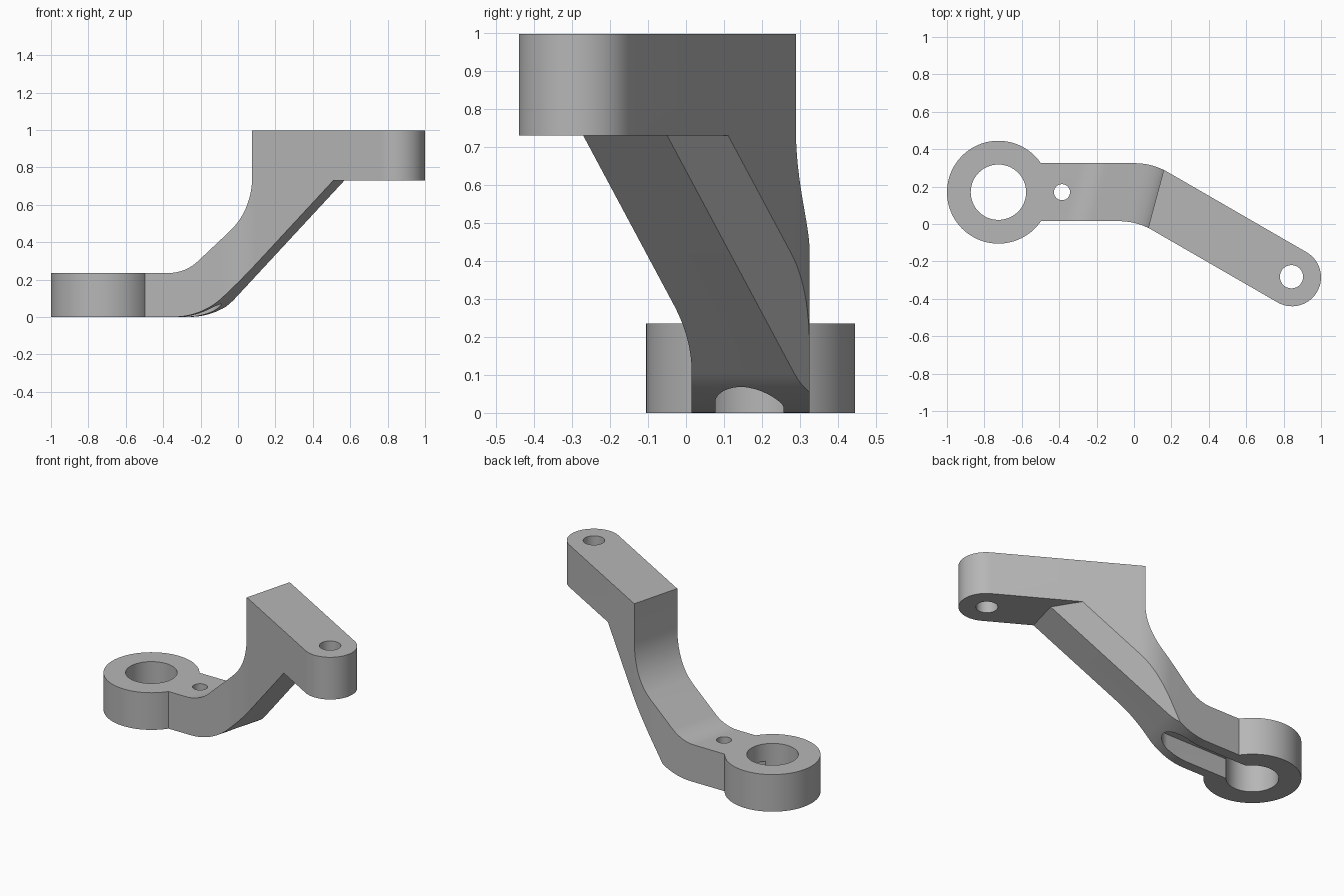
import bpy, bmesh, math
from mathutils import Vector

cube = bpy.data.objects.get("Cube")
if cube:
    bpy.data.objects.remove(cube)

# Material
grey = bpy.data.materials.new("cast_grey")
grey.use_nodes = True
colour = (0.47, 0.47, 0.47, 1)
grey.diffuse_color = colour
grey.node_tree.nodes["Principled BSDF"].inputs["Base Color"].default_value = colour


def rounded(corners, steps=14):
    """Closed 2D outline; each corner is (x, y, tangent length of its fillet)."""
    pts = [Vector(c[:2]) for c in corners]
    out = []
    for i, (p, c) in enumerate(zip(pts, corners)):
        t = c[2]
        if not t:
            new = [p]
        else:
            a = (pts[i - 1] - p).normalized()
            b = (pts[(i + 1) % len(pts)] - p).normalized()
            half = a.angle(b) / 2
            centre = p + (a + b).normalized() * t / math.cos(half)
            radius = t * math.tan(half)
            start = (p + a * t - centre).to_3d().normalized()
            end = (p + b * t - centre).to_3d().normalized()
            new = [centre + start.slerp(end, k / steps).to_2d() * radius
                   for k in range(steps + 1)]
        out += [q for q in new if not out or (q - out[-1]).length > 1e-4]
    if (out[0] - out[-1]).length < 1e-4:
        out.pop()
    return out


def prism(name, base, sweep):
    """Solid made by sweeping a flat 3D outline along a vector."""
    bm = bmesh.new()
    low = [bm.verts.new(p) for p in base]
    high = [bm.verts.new(Vector(p) + Vector(sweep)) for p in base]
    bm.faces.new(low)
    bm.faces.new(high)
    for i in range(len(low)):
        bm.faces.new((low[i - 1], low[i], high[i], high[i - 1]))
    bmesh.ops.recalc_face_normals(bm, faces=bm.faces)
    mesh = bpy.data.meshes.new(name)
    bm.to_mesh(mesh)
    bm.free()
    mesh.materials.append(grey)
    ob = bpy.data.objects.new(name, mesh)
    bpy.context.collection.objects.link(ob)
    return ob


def cylinder(name, x, y, r, z0, z1, n=80):
    ring = [(x + r * math.cos(math.tau * i / n), y + r * math.sin(math.tau * i / n), z0)
            for i in range(n)]
    return prism(name, ring, (0, 0, z1 - z0))


def combine(target, other, operation):
    """Apply a boolean and remove the helper."""
    mod = target.modifiers.new(operation, "BOOLEAN")
    mod.operation, mod.object, mod.solver = operation, other, "EXACT"
    bpy.context.view_layer.update()
    graph = bpy.context.evaluated_depsgraph_get()
    mesh = bpy.data.meshes.new_from_object(target.evaluated_get(graph))
    target.modifiers.clear()
    target.data = mesh
    bpy.data.objects.remove(other)


# Layout: straight arm along x, then a 30 degree bend towards the tip hole
mid_y, half_w = 0.17, 0.155
ring_x, tip = -0.725, Vector((0.845, -0.285))
along = Vector((math.cos(math.radians(30)), -0.5))
side = Vector((0.5, along.x))
lean = math.tan(math.radians(15))


def bend_corner(sign):
    y = mid_y + sign * half_w
    p = tip + side * half_w * sign
    return (p.x - (y - p.y) / 0.5 * along.x, y, 0.095)


def tip_corner(sign):
    p = tip + along * half_w + side * half_w * sign
    return (p.x, p.y, half_w)


# Side profile of the cranked arm, swept along the line that halves the bend
profile = rounded([
    (-0.9, 0, 0), (-0.153, 0, 0.15), (0.628, 0.73, 0), (1.6, 0.73, 0),
    (1.6, 0.997, 0), (0.127, 0.997, 0), (0.127, 0.58, 0.17),
    (-0.24, 0.235, 0.09), (-0.9, 0.235, 0)])
reach = 0.9
arm = prism("bracket_arm",
            [(p.x - reach * lean, mid_y - reach, p.y) for p in profile],
            (2 * reach * lean, 2 * reach, 0))

# Plan outline with the bend and the round tip
plan = rounded([(-0.64, mid_y - half_w, 0), bend_corner(-1), tip_corner(-1),
                tip_corner(1), bend_corner(1), (-0.64, mid_y + half_w, 0)])
combine(arm, prism("plan_cutter", [(p.x, p.y, -0.2) for p in plan], (0, 0, 1.5)),
        "INTERSECT")

# Sloping chamfer under the back edge of the diagonal
edge, run = Vector((0.56, -0.035)), Vector((-0.09, 0.145))
a, b = edge - run, edge + run * 4
chamfer = [(a.x, a.y, 0.73), (b.x, b.y, 0.73), (b.x + 1, b.y + 0.5, 0.73),
           (a.x + 1, a.y + 0.5, 0.73)]
combine(arm, prism("chamfer_cutter", chamfer, Vector((-0.927, 0.535, -1)) * 0.8),
        "DIFFERENCE")

# Ring boss and its bore
combine(arm, cylinder("ring_boss", ring_x, mid_y, 0.275, 0, 0.235), "UNION")
combine(arm, cylinder("ring_bore", ring_x, mid_y, 0.148, -0.1, 0.4), "DIFFERENCE")

# Underside slot running from the bore into the crank
slot_w, slot_y = 0.09, 0.167
slot = rounded([(ring_x, slot_y - slot_w, 0), (-0.09, slot_y - slot_w, slot_w),
                (-0.09, slot_y + slot_w, slot_w), (ring_x, slot_y + slot_w, 0)])
combine(arm, prism("slot_cutter", [(p.x, p.y, -0.1) for p in slot], (0, 0, 0.225)),
        "DIFFERENCE")

# Small oil hole and the tip hole
combine(arm, cylinder("small_hole", -0.385, mid_y, 0.043, -0.1, 0.4, 40), "DIFFERENCE")
combine(arm, cylinder("tip_hole", tip.x - 0.003, tip.y + 0.003, 0.062, 0.5, 1.2, 48),
        "DIFFERENCE")

# Smooth curves, sharp edges
bpy.ops.object.select_all(action="DESELECT")
arm.select_set(True)
bpy.context.view_layer.objects.active = arm
bpy.ops.object.shade_smooth_by_angle(angle=math.radians(25))
